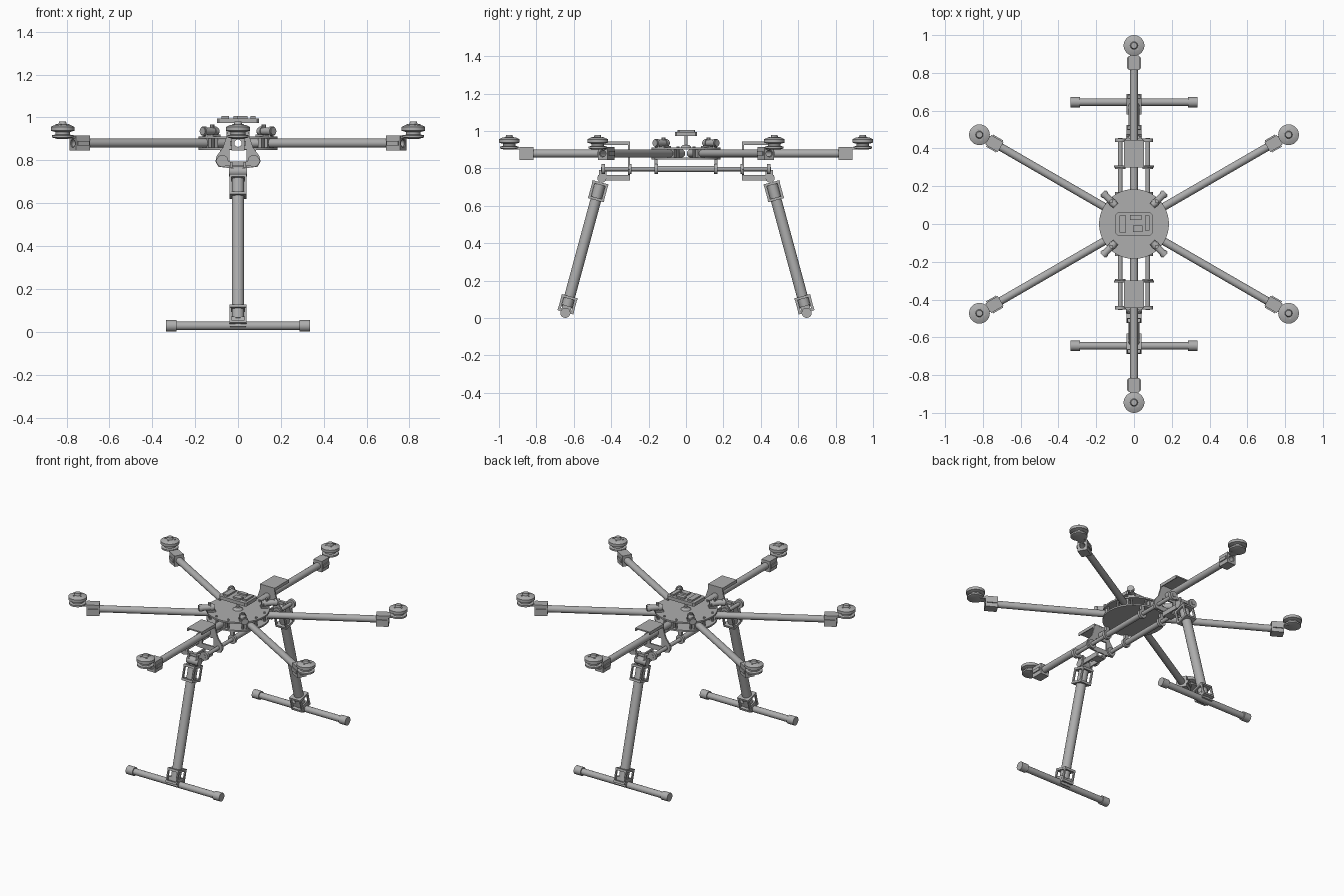
import bpy, bmesh, math
from mathutils import Matrix, Vector

cube = bpy.data.objects.get("Cube")
if cube:
    bpy.data.objects.remove(cube)

grey = bpy.data.materials.new("mid_grey")
grey.use_nodes = True
tone = (0.42, 0.42, 0.42, 1)
grey.diffuse_color = tone
grey.node_tree.nodes["Principled BSDF"].inputs["Base Color"].default_value = tone
parts = []
X, Y, Z = Vector((1, 0, 0)), Vector((0, 1, 0)), Vector((0, 0, 1))


def finish(name, bm, matrix):
    bmesh.ops.remove_doubles(bm, verts=bm.verts, dist=1e-5)
    bmesh.ops.recalc_face_normals(bm, faces=bm.faces)
    mesh = bpy.data.meshes.new(name)
    bm.to_mesh(mesh)
    bm.free()
    mesh.materials.clear()
    mesh.materials.append(grey)
    obj = bpy.data.objects.new(name, mesh)
    obj.matrix_world = matrix
    bpy.context.collection.objects.link(obj)
    parts.append(obj)


def frame(origin, along, up=Z):
    """Local z runs along the axis, local y points up."""
    w = Vector(along).normalized()
    u = Vector(up).cross(w).normalized()
    v = w.cross(u)
    m = Matrix((u, v, w)).transposed().to_4x4()
    m.translation = origin
    return m


def box(name, centre, size, base=Matrix()):
    bm = bmesh.new()
    bmesh.ops.create_cube(bm, size=1)
    bmesh.ops.scale(bm, vec=size, verts=bm.verts)
    finish(name, bm, base @ Matrix.Translation(centre))


def lathe(name, profile, matrix=Matrix(), sides=24):
    bm = bmesh.new()
    verts = [bm.verts.new((r, 0, z)) for r, z in profile]
    edges = [bm.edges.new(pair) for pair in zip(verts, verts[1:])]
    bmesh.ops.spin(bm, geom=verts + edges, axis=Z, cent=(0, 0, 0),
                   angle=math.tau, steps=sides, use_duplicate=False)
    finish(name, bm, matrix)


def rod(name, a, b, radius, base=Matrix(), sides=16):
    a, b = Vector(a), Vector(b)
    up = Y if abs((b - a).normalized().z) > 0.99 else Z
    n = (b - a).length
    lathe(name, [(0, 0), (radius, 0), (radius, n), (0, n)],
          base @ frame(a, b - a, up), sides)


def ring(radius, cx=0, cy=0, n=24):
    return [(cx + radius * math.cos(math.tau * i / n),
             cy + radius * math.sin(math.tau * i / n)) for i in range(n)]


def rect(w, h, cx=0, cy=0):
    return [(cx + sx * w / 2, cy + sy * h / 2)
            for sx, sy in ((-1, -1), (1, -1), (1, 1), (-1, 1))]


def plate(name, outlines, depth, matrix):
    """Flat outline with holes, extruded from local z = 0 to depth."""
    curve = bpy.data.curves.new(name, 'CURVE')
    curve.dimensions = '2D'
    curve.fill_mode = 'BOTH'
    curve.extrude = depth / 2
    for line in outlines:
        spline = curve.splines.new('POLY')
        spline.points.add(len(line) - 1)
        for point, (x, y) in zip(spline.points, line):
            point.co = (x, y, 0, 1)
        spline.use_cyclic_u = True
    temp = bpy.data.objects.new(name + "_outline", curve)
    bpy.context.collection.objects.link(temp)
    bpy.context.view_layer.update()
    mesh = temp.to_mesh()
    bm = bmesh.new()
    bm.from_mesh(mesh)
    bmesh.ops.translate(bm, verts=bm.verts, vec=(0, 0, depth / 2))
    temp.to_mesh_clear()
    bpy.data.objects.remove(temp)
    bpy.data.curves.remove(curve)
    finish(name, bm, matrix)


# Six hollow arms with clamps and motors
ARM_Z = 0.88
motor = [(0, .98), (.016, .98), (.02, .967), (.036, .965), (.055, .956), (.055, .938),
         (.034, .932), (.034, .92), (.05, .917), (.05, .907), (.025, .9), (0, .9)]
for i in range(6):
    base = Matrix.Rotation(math.radians(30 + 60 * i), 4, 'Z')
    at = lambda r: base @ frame((r, 0, ARM_Z), X)
    plate("arm_tube", [ring(.021), ring(.017)], .84, at(.045))
    plate("motor_clamp", [rect(.06, .07), ring(.0205)], .075, at(.815))
    plate("root_clamp", [rect(.056, .042), ring(.0205)], .05, at(.125))
    box("motor_mount", (.91, 0, .907), (.07, .045, .012), base)
    for s in (-1, 1):
        box("clamp_flange", (.852, s * .033, ARM_Z), (.06, .008, .02), base)
    lathe("motor", motor, base @ Matrix.Translation((.945, 0, 0)), 32)
    for k in range(4):
        bolt = Matrix.Rotation(math.tau * (k + .5) / 4, 4, 'Z') @ Vector((.028, 0, .964))
        rod("motor_bolt", bolt + X * .945, bolt + X * .945 + Z * .005, .005, base, 8)

# Round hub plates, spacers and bolts
for z in (.849, .901):
    plate("hub_plate", [ring(.185, n=48)], .01, Matrix.Translation((0, 0, z)))
for i in range(12):
    base = Matrix.Rotation(math.radians(15 + 30 * i), 4, 'Z')
    rod("hub_spacer", (.165, 0, .855), (.165, 0, .918), .007, base, 8)

# Diagonal barrels on the hub
for i in range(4):
    base = Matrix.Rotation(math.radians(45 + 90 * i), 4, 'Z')
    rod("barrel", (.14, 0, .936), (.235, 0, .936), .018, base)
    for r in (.15, .215):
        rod("barrel_collar", (r, 0, .936), (r + .015, 0, .936), .022, base)
    box("barrel_foot", (.16, 0, .915), (.05, .04, .012), base)
    rod("barrel_knob", (.17, 0, .94), (.17, 0, .966), .01, base, 10)

# Mast and instrument box
rod("mast", (0, 0, .91), (0, 0, .98), .008)
lathe("mast_foot", [(0, .925), (.018, .925), (.03, .911), (0, .911)])
corner = [(sx * .088 + .01 * a, sy * .05 + .01 * b)
          for sx, sy, order in ((1, 1, 0), (-1, 1, 1), (-1, -1, 0), (1, -1, 1))
          for a, b in ([(sx, 0), (0, sy)] if not order else [(0, sy), (sx, 0)])]
plate("instrument_case", [corner], .022, Matrix.Translation((0, 0, .974)))
for x, y, w, d in ((-.06, 0, .035, .09), (.01, .035, .06, .025),
                   (.02, -.025, .05, .035), (.07, .005, .025, .08)):
    box("instrument_chip", (x, y, .999), (w, d, .014))

# Long rails under the hub
for s in (-1, 1):
    x = s * .073
    rod("rail", (x, -.455, .797), (x, .455, .797), .012)
    rod("rail_sleeve", (x, -.16, .797), (x, .16, .797), .017)
    for y in (-.443, -.3, -.16, .16, .3, .443):
        rod("rail_collar", (x, y - .009, .797), (x, y + .009, .797), .028)
    for y in (-.16, .16):
        box("rail_hanger", (x, y, .837), (.022, .016, .035))

# Front and rear trays and landing legs
half = [(.052, .945), (.054, .91), (.07, .86), (.1, .82), (.105, .795), (.092, .77), (.05, .765)]
outline = half + [(-x, z) for x, z in reversed(half)]
window = rect(.08, .055, 0, .823)
for k in range(2):
    base = Matrix.Rotation(math.pi * k, 4, 'Z')
    # Tray with upright frame
    plate("tray_frame", [outline, window, ring(.021, 0, ARM_Z)], .01,
          base @ frame((0, -.3, 0), -Y))
    box("tray_top", (0, -.372, .941), (.105, .145, .008), base)
    for s in (-1, 1):
        box("tray_lip", (s * .05, -.372, .932), (.005, .145, .014), base)

    # Hinge between the rails and the leg
    box("cross_bar", (0, -.443, .785), (.146, .018, .018), base)
    for s in (-1, 1):
        box("hinge_bracket", (s * .027, -.385, .75), (.01, .17, .03), base)
        box("hinge_ear", (s * .032, -.445, .768), (.012, .04, .05), base)
    box("hinge_web", (0, -.33, .741), (.06, .055, .01), base)
    rod("hinge_barrel", (-.042, -.45, .748), (.042, -.45, .748), .024, base)

    # Leg built along its own sloping axis, with a cage at each end
    top, foot = Vector((0, -.45, .75)), Vector((0, -.645, .03))
    length = (foot - top).length
    leg = base @ frame(top, foot - top, -Y)
    lathe("leg_tube", [(0, .03), (.029, .03), (.029, length - .03), (0, length - .03)], leg, 20)
    for start, span in ((.025, .085), (length - .09, .075)):
        for t in (start, start + span):
            plate("leg_collar", [rect(.078, .088), ring(.0285)], .014,
                  leg @ Matrix.Translation((0, 0, t)))
        for sx in (-1, 1):
            for sy in (-1, 1):
                box("leg_strut", (sx * .035, sy * .036, start + span / 2),
                    (.008, .014, span), leg)
    box("leg_saddle", (0, 0, length - .012), (.075, .05, .05), leg)

    # Cross skid with end caps
    rod("skid", (-.32, -.645, .028), (.32, -.645, .028), .02, base, 20)
    for s in (-1, 1):
        rod("skid_cap", (s * .287, -.645, .028), (s * .335, -.645, .028), .027, base, 20)

# Smooth shading with sharp edges kept
bpy.ops.object.select_all(action='DESELECT')
for obj in parts:
    obj.select_set(True)
bpy.context.view_layer.objects.active = parts[0]
bpy.ops.object.shade_smooth_by_angle(angle=math.radians(35))
